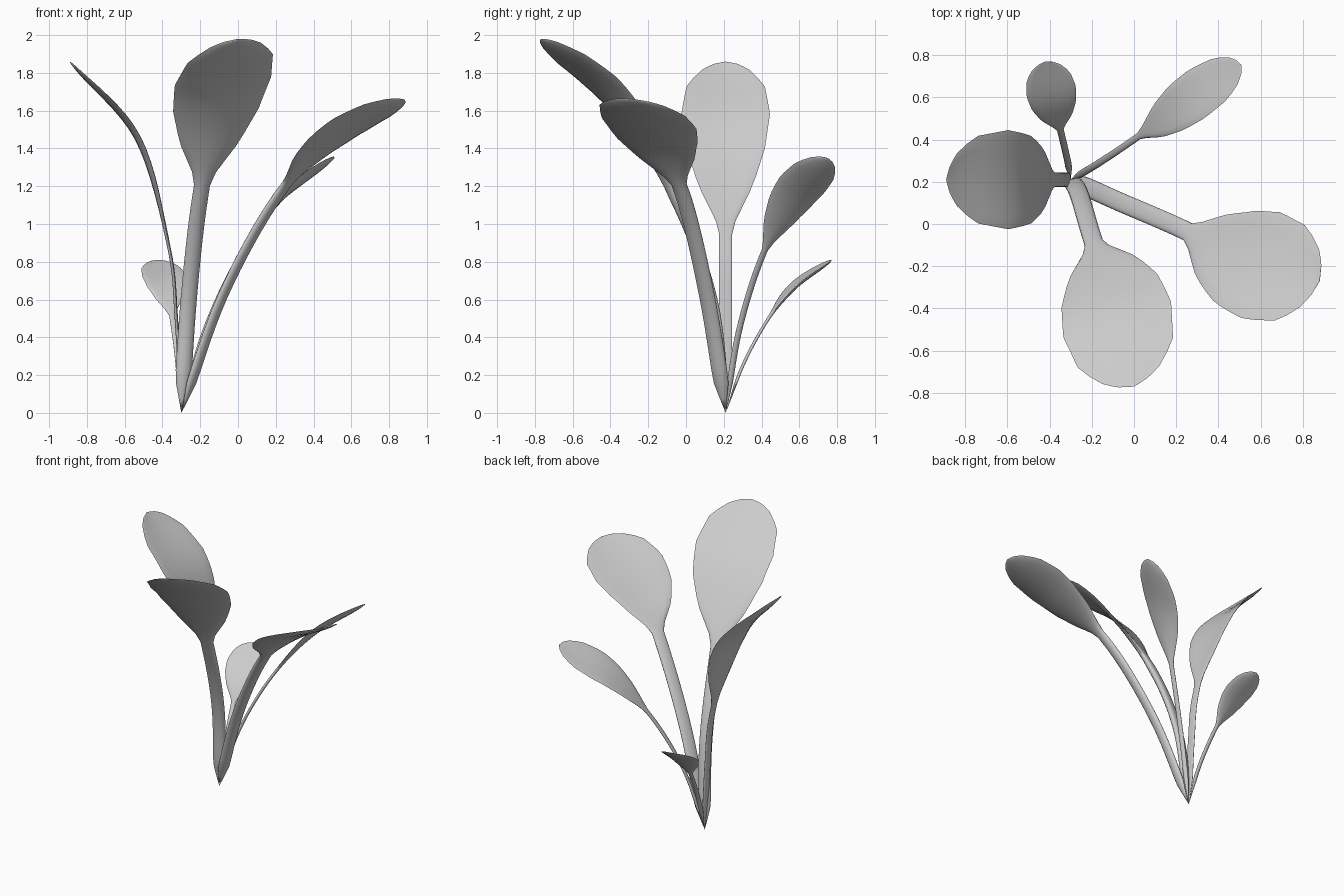
import bpy, bmesh, math
from mathutils import Vector

cube = bpy.data.objects.get("Cube")
if cube:
    bpy.data.objects.remove(cube, do_unlink=True)

# Single matte grey
grey = bpy.data.materials.new("matte_grey")
grey.use_nodes = True
colour = (0.6, 0.6, 0.6, 1)
grey.diffuse_color = colour
grey.node_tree.nodes["Principled BSDF"].inputs["Base Color"].default_value = colour

ROOT = (-0.3, 0.21, 0)
STEPS, SIDES = 8, 16
# Blade outline: position along blade, share of full half width
OUTLINE = [(0, 0), (0.12, 0.22), (0.29, 0.62), (0.47, 0.89), (0.65, 1),
           (0.83, 0.88), (0.93, 0.6), (0.98, 0.3), (1, 0)]


def spline(points):
    """Smooth centre line through the points, STEPS samples per span."""
    p = [Vector(q) for q in points]
    p = [2 * p[0] - p[1]] + p + [2 * p[-1] - p[-2]]
    line = []
    for a, b, c, d in zip(p, p[1:], p[2:], p[3:]):
        for i in range(STEPS):
            t = i / STEPS
            line.append(b + (c - a) * t / 2 + (2 * a - 5 * b + 4 * c - d) * t**2 / 2
                        + (3 * b - a - 3 * c + d) * t**3 / 2)
    return line + [p[-2]]


def outline(t):
    for (t0, w0), (t1, w1) in zip(OUTLINE, OUTLINE[1:]):
        if t <= t1:
            return w0 + (w1 - w0) * (t - t0) / (t1 - t0)
    return 0


def make_leaf(name, points, half_width, stem, stem_thick, tilt):
    line = spline([ROOT] + points)
    base = 2 * STEPS                      # sample where stem becomes blade
    # Finer samples toward the rounded tip
    tail = line[-2:]
    line[-1:] = [tail[0].lerp(tail[1], f) for f in (0.4, 0.7, 0.9)] + [tail[1]]
    dist = [0]
    for a, b in zip(line, line[1:]):
        dist.append(dist[-1] + (b - a).length)
    out = line[-1] - line[base]
    side0 = out.cross(Vector((0, 0, 1))).normalized() + Vector((0, 0, tilt))

    bm = bmesh.new()
    rings = []
    for i in range(1, len(line) - 1):
        tangent = (line[i + 1] - line[i - 1]).normalized()
        side = (side0 - tangent * side0.dot(tangent)).normalized()
        up = side.cross(tangent)
        t = max(0, (dist[i] - dist[base]) / (dist[-1] - dist[base]))
        root_taper = min(1, dist[i] / 0.18)
        w = max(stem * root_taper * (1 - t**6), half_width * outline(t))
        thick = (stem_thick + (0.012 - stem_thick) * min(1, t * 3)) * root_taper
        thick *= math.sqrt(max(0.05, 1 - t**4))
        ring = []
        for k in range(SIDES):
            a = math.tau * k / SIDES
            lift = thick * math.sin(a) + 0.1 * w * (math.cos(a)**2 - 0.4)
            ring.append(bm.verts.new(line[i] + side * w * math.cos(a) + up * lift))
        rings.append(ring)
    ends = bm.verts.new(line[0]), bm.verts.new(line[-1])
    for k in range(SIDES):
        j = (k + 1) % SIDES
        for r, s in zip(rings, rings[1:]):
            bm.faces.new((r[k], r[j], s[j], s[k]))
        bm.faces.new((ends[0], rings[0][j], rings[0][k]))
        bm.faces.new((ends[1], rings[-1][k], rings[-1][j]))
    bmesh.ops.recalc_face_normals(bm, faces=bm.faces)
    mesh = bpy.data.meshes.new(name)
    bm.to_mesh(mesh)
    bm.free()
    mesh.materials.append(grey)
    obj = bpy.data.objects.new(name, mesh)
    bpy.context.collection.objects.link(obj)
    bpy.ops.object.select_all(action='DESELECT')
    obj.select_set(True)
    bpy.context.view_layer.objects.active = obj
    bpy.ops.object.shade_smooth_by_angle(angle=math.radians(50))


# Points: mid stem, blade base, blade middle, tip
make_leaf("front_leaf", [(-0.26, 0.14, 0.6), (-0.2, -0.06, 1.14),
          (-0.1, -0.37, 1.65), (0, -0.77, 1.98)], 0.27, 0.045, 0.025, -0.12)
make_leaf("left_leaf", [(-0.08, 0.11, 0.62), (0.22, -0.02, 1.16),
          (0.52, -0.17, 1.46), (0.88, -0.27, 1.66)], 0.27, 0.045, 0.022, 0.1)
make_leaf("right_leaf", [(-0.325, 0.21, 0.5), (-0.365, 0.21, 0.88),
          (-0.53, 0.21, 1.46), (-0.89, 0.21, 1.86)], 0.235, 0.034, 0.009, 0)
make_leaf("back_left_leaf", [(-0.18, 0.28, 0.43), (0, 0.4, 0.82),
          (0.22, 0.56, 1.13), (0.51, 0.75, 1.35)], 0.13, 0.017, 0.01, 0.6)
make_leaf("small_back_leaf", [(-0.315, 0.3, 0.25), (-0.345, 0.43, 0.49),
          (-0.38, 0.57, 0.67), (-0.42, 0.77, 0.81)], 0.12, 0.016, 0.008, 0)
